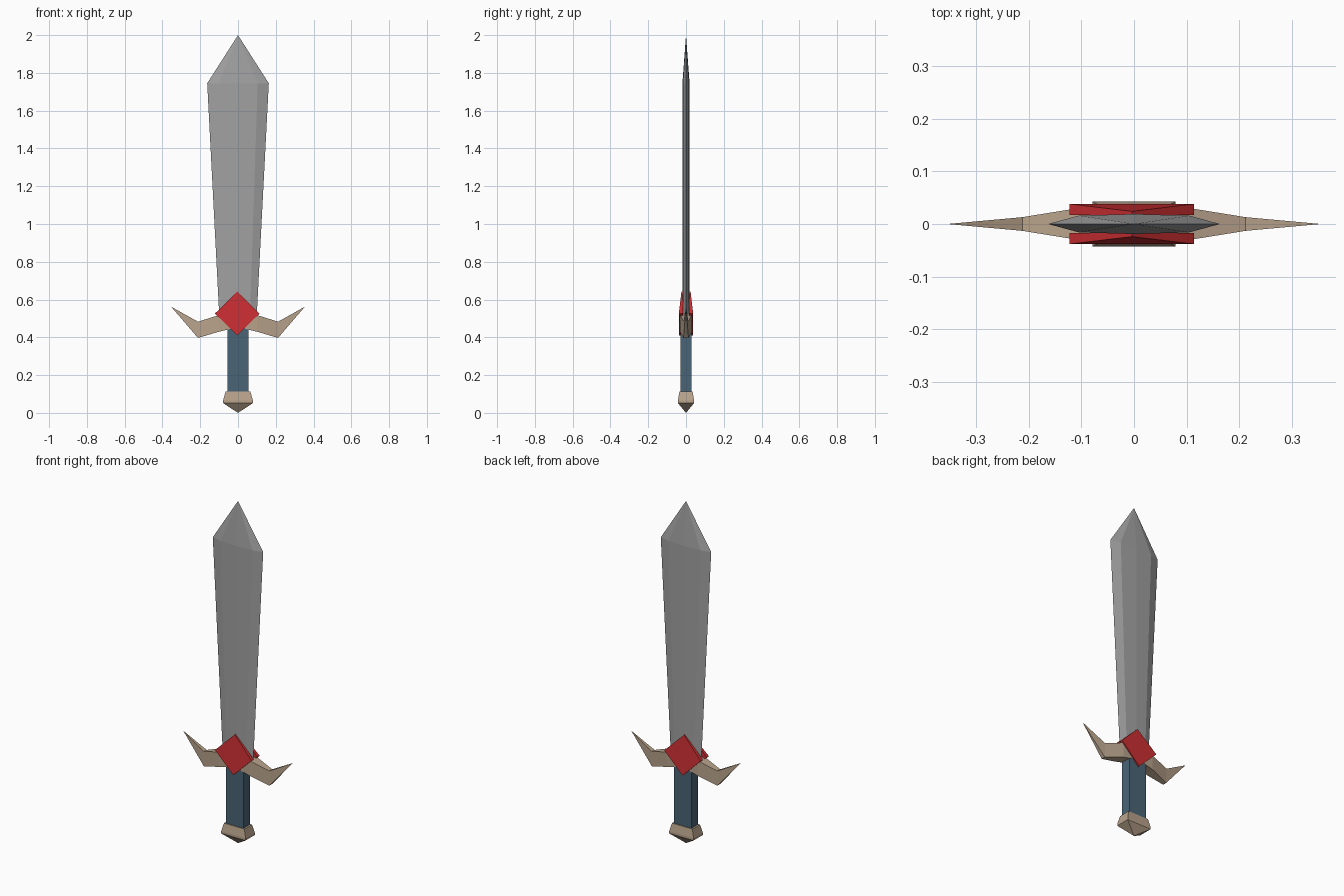
import bpy

if "Cube" in bpy.data.objects:
    bpy.data.objects.remove(bpy.data.objects["Cube"])


def material(name, rgb):
    m = bpy.data.materials.new(name)
    m.diffuse_color = (*rgb, 1)
    m.use_nodes = True
    m.node_tree.nodes["Principled BSDF"].inputs["Base Color"].default_value = m.diffuse_color
    return m


STEEL = material("steel grey", (0.36, 0.36, 0.36))
RED = material("gem red", (0.60, 0.028, 0.032))
TAN = material("tan brass", (0.48, 0.365, 0.26))
BLUE = material("grip blue", (0.068, 0.13, 0.18))


def loft(name, rings, mat, tip=None):
    """Skin equal-sized rings of points, closing with a cap or a tip point."""
    n = len(rings[0])
    verts = [p for r in rings for p in r]
    faces = [tuple(range(n))]
    for k in range(len(rings) - 1):
        a, b = k * n, (k + 1) * n
        faces += [(a + i, a + (i + 1) % n, b + (i + 1) % n, b + i) for i in range(n)]
    last = (len(rings) - 1) * n
    if tip:
        verts.append(tip)
        faces += [(last + i, last + (i + 1) % n, len(verts) - 1) for i in range(n)]
    else:
        faces.append(tuple(last + i for i in range(n)))
    mesh = bpy.data.meshes.new(name)
    mesh.from_pydata(verts, [], faces)
    mesh.materials.append(mat)
    ob = bpy.data.objects.new(name, mesh)
    bpy.context.collection.objects.link(ob)
    # consistent outward normals
    bpy.context.view_layer.objects.active = ob
    ob.select_set(True)
    bpy.ops.object.mode_set(mode='EDIT')
    bpy.ops.mesh.select_all(action='SELECT')
    bpy.ops.mesh.normals_make_consistent(inside=False)
    bpy.ops.object.mode_set(mode='OBJECT')
    ob.select_set(False)
    return ob


def rect(hx, hy, z):
    return [(-hx, -hy, z), (hx, -hy, z), (hx, hy, z), (-hx, hy, z)]


def blade_ring(w, z):
    b = w * 0.64
    return [(-w, 0, z), (-b, -0.016, z), (0, -0.019, z), (b, -0.016, z),
            (w, 0, z), (b, 0.016, z), (0, 0.019, z), (-b, 0.016, z)]


# Blade, widening upward to the shoulders, then a point
loft("blade", [blade_ring(0.098, 0.49), blade_ring(0.163, 1.745)], STEEL, (0, 0, 2))

# Grip
loft("grip", [rect(0.056, 0.03, 0.10), rect(0.056, 0.03, 0.48)], BLUE)

# Pommel, pointed at the bottom
loft("pommel", [rect(0.066, 0.035, 0.112), rect(0.079, 0.043, 0.065),
                rect(0.079, 0.043, 0.052)], TAN, (0, 0, 0))

# Cross guard: two horns, rings run outward along x
for side, s in (("right", 1), ("left", -1)):
    rings = [[(s * x, -t, lo), (s * x, t, lo), (s * x, t, hi), (s * x, -t, hi)]
             for x, t, lo, hi in ((0, 0.031, 0.455, 0.55), (0.1, 0.031, 0.43, 0.518),
                                  (0.212, 0.013, 0.397, 0.483))]
    loft("guard_" + side, rings, TAN, (s * 0.354, 0, 0.562))

# Diamond gem plates on both faces, upper corner leaning in toward the blade
for side, s in (("front", -1), ("back", 1)):
    cx, h = -0.004, 0.118
    inner = [(cx - h, s * 0.017, 0.526), (cx, s * 0.017, 0.41),
             (cx + h, s * 0.017, 0.526), (cx, s * 0.017, 0.643)]
    outer = [(x, s * (0.024 if z > 0.6 else 0.038), z) for x, y, z in inner]
    loft("gem_" + side, [inner, outer], RED)
